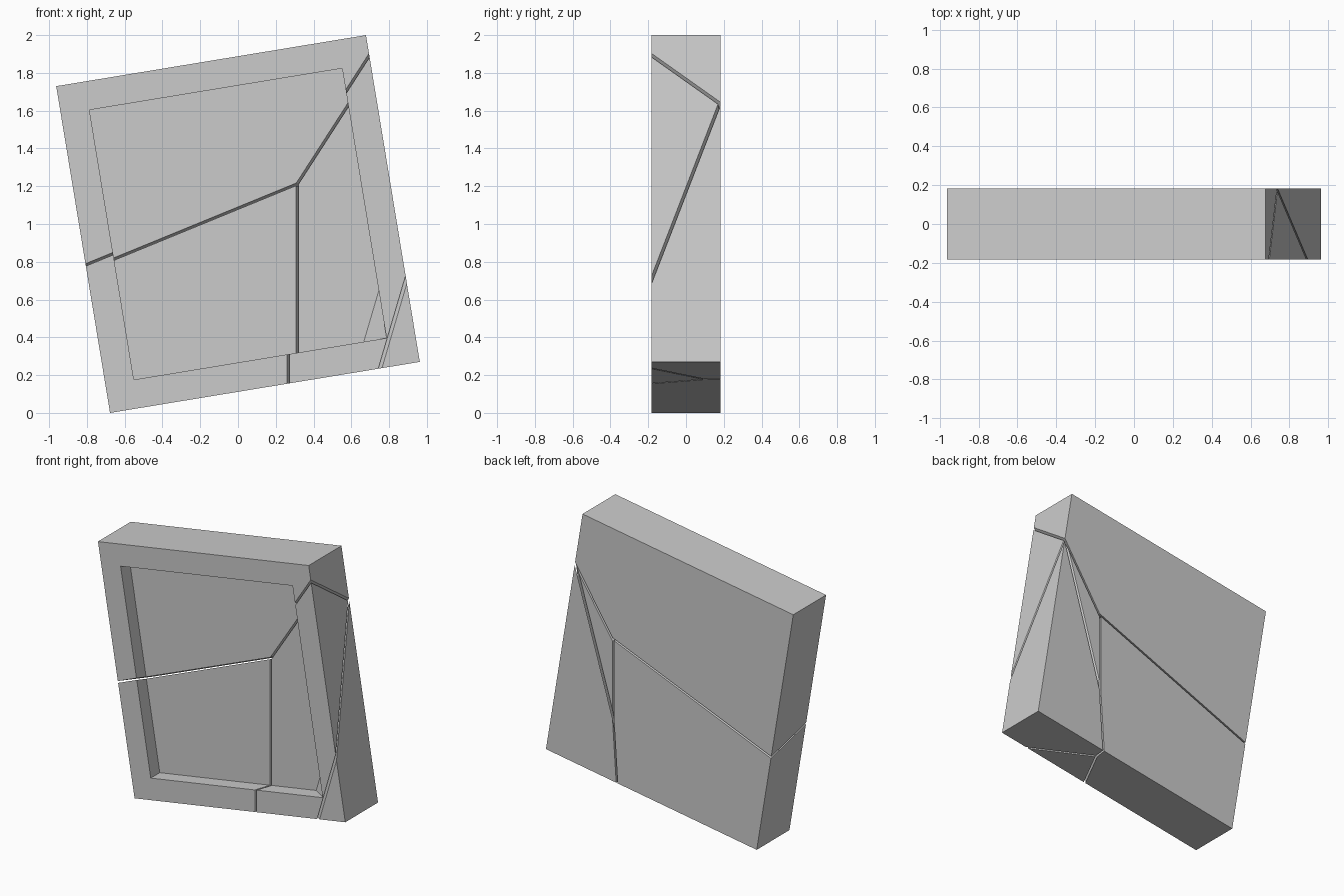
import bpy, bmesh
from mathutils import Vector, Matrix

if "Cube" in bpy.data.objects:
    bpy.data.objects.remove(bpy.data.objects["Cube"])

TILT = 0.1632            # lean of the panel
W, H, D = 1.662, 1.753, 0.364
BORDER, RECESS = 0.153, 0.10
HALF_GAP = 0.006

# crack planes: point, normal
TOP_LEFT = (Vector((-0.803, -0.182, 0.785)), Vector((-0.41, 0.304, 1)))
TOP_RIGHT = (Vector((0.69, -0.182, 1.885)), Vector((-1.55, 0.888, 1)))
UPRIGHT = (Vector((0.265, -0.182, 0.0)), Vector((1, -0.48, 0)))
CORNER = (Vector((0.889, -0.182, 0.70)), Vector((-3.4, -4.03, 1)))
REAR = (Vector((0.41, 0.182, 0.18)), Vector((1, -0.113, -0.065)))


def panel():
    """Tilted slab with a rectangular recess in the front."""
    bm = bmesh.new()
    bmesh.ops.create_cube(bm, size=1, matrix=Matrix.Diagonal((W, D, H, 1)))
    front = [f for f in bm.faces if f.normal.y < -0.9]
    for f in bm.faces:
        f.normal_update()
    front = [f for f in bm.faces if f.normal.y < -0.9]
    bmesh.ops.inset_region(bm, faces=front, thickness=BORDER, use_even_offset=True)
    walls = bmesh.ops.extrude_discrete_faces(bm, faces=front)
    floor = walls["faces"][0]
    bmesh.ops.translate(bm, vec=(0, RECESS, 0), verts=floor.verts[:])
    bmesh.ops.rotate(bm, cent=(0, 0, 0), matrix=Matrix.Rotation(-TILT, 3, 'Y'), verts=bm.verts[:])
    bmesh.ops.translate(bm, vec=(0, 0, -min(v.co.z for v in bm.verts)), verts=bm.verts[:])
    return bm


def shard(name, cuts):
    """Keep the part of the panel on the chosen side of every crack."""
    bm = panel()
    for (point, normal), side in cuts:
        n = normal.normalized() * side
        bmesh.ops.bisect_plane(bm, geom=bm.verts[:] + bm.edges[:] + bm.faces[:], dist=1e-5,
                               plane_co=point + n * HALF_GAP, plane_no=n, clear_inner=True)
        rim = [e for e in bm.edges if e.is_boundary]
        caps = bmesh.ops.holes_fill(bm, edges=rim, sides=0)["faces"]
        bmesh.ops.triangulate(bm, faces=caps)
    bmesh.ops.dissolve_limit(bm, angle_limit=0.005, verts=bm.verts[:], edges=bm.edges[:])
    bmesh.ops.recalc_face_normals(bm, faces=bm.faces[:])
    mesh = bpy.data.meshes.new(name)
    bm.to_mesh(mesh)
    bm.free()
    bpy.context.collection.objects.link(bpy.data.objects.new(name, mesh))


# four broken pieces of the panel
shard("top_piece", [(TOP_LEFT, 1), (TOP_RIGHT, 1)])
shard("left_piece", [(TOP_LEFT, -1), (UPRIGHT, -1), (REAR, -1)])
shard("right_piece", [(TOP_RIGHT, -1), (UPRIGHT, 1), (CORNER, 1)])
shard("corner_piece", [(CORNER, -1), (REAR, 1), (TOP_RIGHT, -1)])
